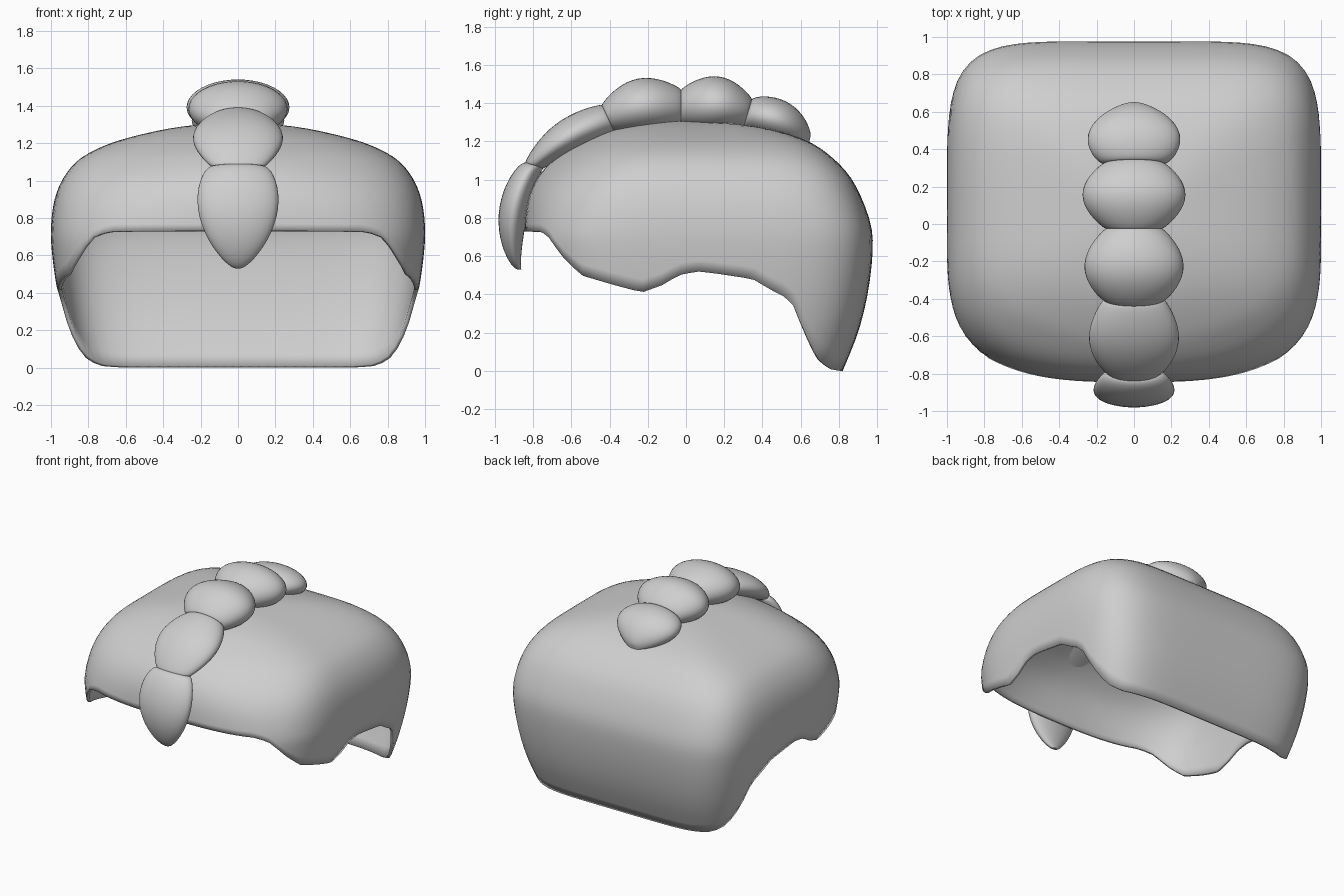
import bpy, bmesh, math
from mathutils import Vector

cube = bpy.data.objects.get("Cube")
if cube:
    bpy.data.objects.remove(cube)

grey = bpy.data.materials.new("light_grey")
grey.use_nodes = True
colour = (0.62, 0.62, 0.62, 1)
grey.diffuse_color = colour
grey.node_tree.nodes["Principled BSDF"].inputs["Base Color"].default_value = colour


def spline(rows, s):
    """Smooth curve through rows of values, at row position s."""
    i = min(int(s), len(rows) - 2)
    t = s - i
    a, b, c, d = (rows[max(0, min(len(rows) - 1, i + k))] for k in (-1, 0, 1, 2))
    return [q + t * ((r - p) + t * ((2 * p - 5 * q + 4 * r - e) + t * (3 * q - p - 3 * r + e))) / 2
            for p, q, r, e in zip(a, b, c, d)]


def loft(name, rings, capped, angle):
    """Skin closed rings of points, optionally closing both ends."""
    bm = bmesh.new()
    loops = [[bm.verts.new(p) for p in ring] for ring in rings]
    n = len(loops[0])
    for low, high in zip(loops, loops[1:]):
        for i in range(n):
            j = (i + 1) % n
            bm.faces.new((low[i], low[j], high[j], high[i]))
    if capped:
        bm.faces.new(loops[0])
        bm.faces.new(loops[-1])
    bmesh.ops.remove_doubles(bm, verts=bm.verts, dist=0.0005)
    bmesh.ops.recalc_face_normals(bm, faces=bm.faces)
    mesh = bpy.data.meshes.new(name)
    bm.to_mesh(mesh)
    bm.free()
    mesh.materials.append(grey)
    obj = bpy.data.objects.new(name, mesh)
    bpy.context.collection.objects.link(obj)
    bpy.ops.object.select_all(action='DESELECT')
    obj.select_set(True)
    bpy.context.view_layer.objects.active = obj
    bpy.ops.object.shade_smooth_by_angle(angle=math.radians(angle))
    return obj


# Hair shell: height, front y, back y, half width
levels = [
    (0, -.78, .82, .875), (.2, -.8, .9, .925), (.4, -.82, .95, .965),
    (.6, -.84, .975, .993), (.75, -.845, .97, 1), (.9, -.825, .92, .98),
    (1.02, -.77, .855, .93), (1.12, -.67, .76, .84), (1.2, -.53, .64, .68),
    (1.26, -.38, .46, .46), (1.295, -.2, .24, .25), (1.312, 0, 0, 0)]
# Lower edge seen from the side: y, z
hem = [
    (-1, .73), (-.76, .73), (-.72, .7), (-.65, .6), (-.55, .5), (-.38, .45),
    (-.23, .41), (-.12, .45), (-.04, .5), (.06, .52), (.15, .51), (.35, .48),
    (.45, .42), (.55, .37), (.62, .2), (.69, .06), (.75, .01), (.8, 0), (1, 0)]


def hem_height(y):
    for (y0, z0), (y1, z1) in zip(hem, hem[1:]):
        if y <= y1:
            return z0 + (z1 - z0) * (y - y0) / (y1 - y0)
    return 0


def shell_point(s, angle):
    z, front, back, half = spline(levels, s)
    c, d = math.cos(angle), math.sin(angle)
    # Corners are squarer at the back and rounder towards the upper front
    rise = max(0, min(1, (z - 0.7) / 0.4))
    n = 4.4 + 1.2 * d - 0.6 * (1 - d) * rise
    r = (abs(c) ** n + abs(d) ** n) ** (-1 / n)
    return Vector((half * r * c, (front + back) / 2 + (back - front) / 2 * r * d, z))


COLUMNS, ROWS = 120, 28
top = len(levels) - 1
columns = []
for i in range(COLUMNS):
    angle = math.tau * i / COLUMNS
    low, high = 0, 4
    for _ in range(25):
        mid = (low + high) / 2
        p = shell_point(mid, angle)
        if p.z > hem_height(p.y):
            high = mid
        else:
            low = mid
    columns.append([shell_point(low + (top - low) * k / ROWS, angle) for k in range(ROWS + 1)])
shell = loft("hair_shell", list(zip(*columns)), False, 50)
# Keep the outer side facing out before thickening inward
if sum(f.normal.dot(f.center - Vector((0, 0, .6))) for f in shell.data.polygons) < 0:
    shell.data.flip_normals()
wall = shell.modifiers.new("wall", 'SOLIDIFY')
wall.thickness = 0.022
wall.offset = -1

# Crest joints: outer y z, inner y z, half width
joints = [
    (-.88, .53, -.86, .53, .012), (-.84, 1.09, -.745, 1.06, .14),
    (-.44, 1.39, -.37, 1.24, .16), (-.025, 1.47, -.025, 1.28, .15),
    (.345, 1.42, .3, 1.27, .16), (.65, 1.22, .64, 1.17, .012)]
# Swelling of each lobe: outward, inward, sideways, bluntness
swells = [
    (.12, -.03, .13, .6), (.065, 0, .09, .8), (.1, .02, .11, .8),
    (.095, .03, .12, .8), (.09, .02, .15, .65)]
names = ["fringe_lobe", "front_lobe", "upper_lobe", "crown_lobe", "rear_lobe"]

for name, a, b, (out, inward, side, blunt) in zip(names, joints, joints[1:], swells):
    along = Vector((0, b[0] - a[0], b[1] - a[1])).normalized()
    normal = Vector((0, -along.z, along.y))
    rings = []
    for k in range(21):
        t = (1 - math.cos(math.pi * k / 20)) / 2
        oy, oz, iy, iz, half = (p + (q - p) * t for p, q in zip(a, b))
        swell = max(0, math.sin(math.pi * t)) ** blunt
        outer = Vector((0, oy, oz)) + normal * out * swell
        inner = Vector((0, iy, iz)) - normal * inward * swell
        centre, arm = (outer + inner) / 2, (outer - inner) / 2
        wide = Vector((half + side * swell, 0, 0))
        rings.append([centre + wide * math.cos(math.tau * i / 40) + arm * math.sin(math.tau * i / 40)
                      for i in range(40)])
    loft(name, rings, True, 60)
